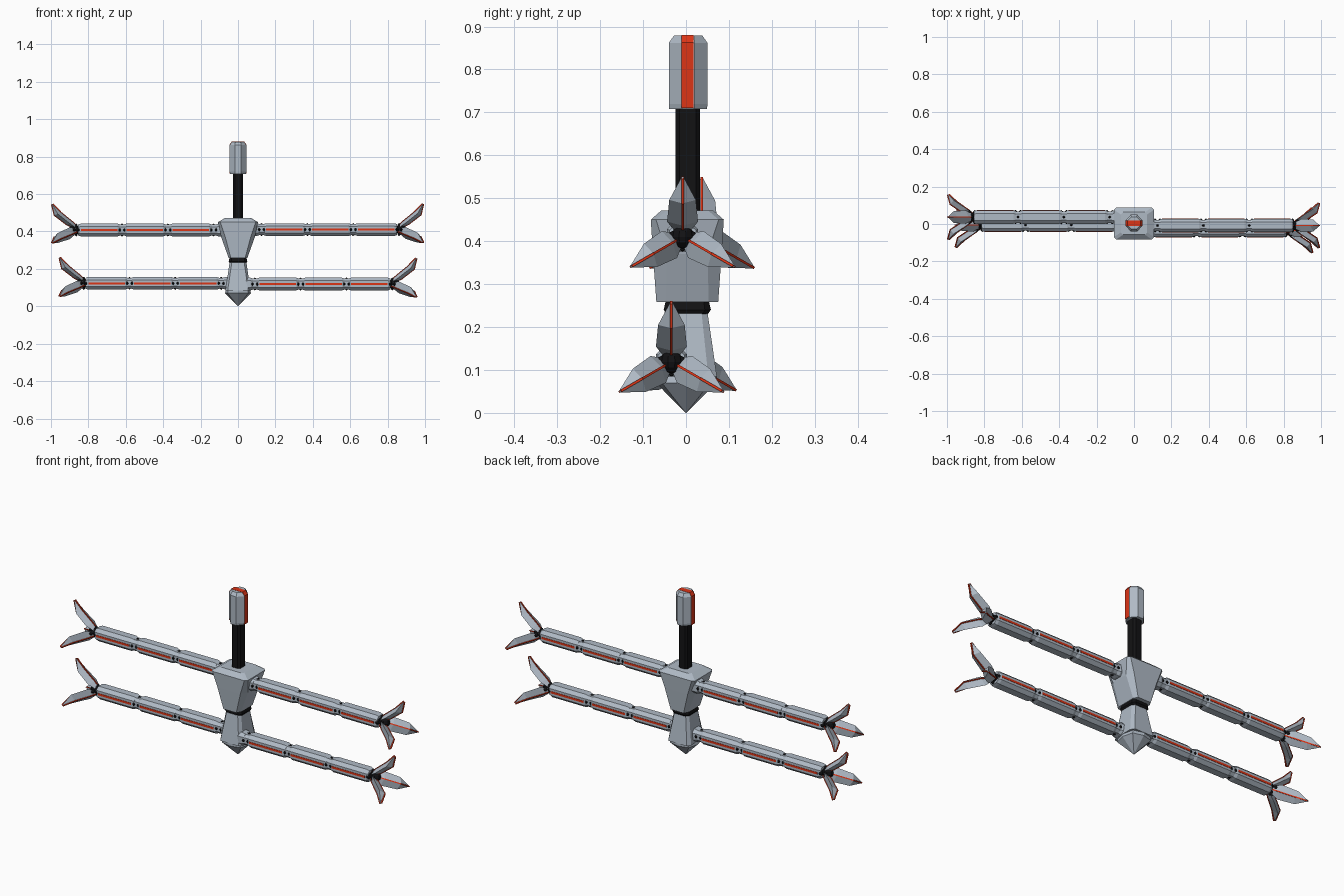
import bpy, bmesh, math
from mathutils import Vector, Matrix

if "Cube" in bpy.data.objects:
    bpy.data.objects.remove(bpy.data.objects["Cube"])


def material(name, rgb):
    m = bpy.data.materials.new(name)
    m.diffuse_color = (*rgb, 1)
    m.use_nodes = True
    m.node_tree.nodes["Principled BSDF"].inputs["Base Color"].default_value = m.diffuse_color
    return m


GREY = material("steel grey", (0.43, 0.49, 0.56))
RED = material("signal red", (0.72, 0.035, 0.008))
BLACK = material("joint black", (0.006, 0.006, 0.007))


def finish(name, bm, mat):
    bmesh.ops.recalc_face_normals(bm, faces=bm.faces)
    me = bpy.data.meshes.new(name)
    bm.to_mesh(me)
    bm.free()
    me.materials.append(mat)
    ob = bpy.data.objects.new(name, me)
    bpy.context.collection.objects.link(ob)
    return ob


def loft(name, rings, mat):
    """Skin a list of equally long rings; cap both ends."""
    bm = bmesh.new()
    vs = [[bm.verts.new(p) for p in r] for r in rings]
    n = len(vs[0])
    for a, b in zip(vs, vs[1:]):
        for i in range(n):
            j = (i + 1) % n
            bm.faces.new((a[i], a[j], b[j], b[i]))
    bm.faces.new(vs[0])
    bm.faces.new(vs[-1])
    bmesh.ops.remove_doubles(bm, verts=bm.verts, dist=1e-5)
    return finish(name, bm, mat)


def octagon(hx, hy, cx, cy):
    """Rectangle hx by hy whose corners are cut by cx and cy."""
    q = [(hx, hy - cy), (hx - cx, hy)]
    return (q + [(-x, y) for x, y in reversed(q)] + [(-x, -y) for x, y in q]
            + [(x, -y) for x, y in reversed(q)])


def upright(name, levels, mat, y=0.0):
    """Levels are (z, hx, hy, cx, cy)."""
    return loft(name, [[(px, py + y, z) for px, py in octagon(*o)] for z, *o in levels], mat)


def box(name, centre, size, mat):
    bm = bmesh.new()
    bmesh.ops.create_cube(bm, size=1, matrix=Matrix.Translation(centre) @ Matrix.Diagonal((*size, 1)))
    return finish(name, bm, mat)


def ball(name, centre, radii, mat):
    bm = bmesh.new()
    bmesh.ops.create_uvsphere(bm, u_segments=10, v_segments=6, radius=1,
                              matrix=Matrix.Translation(centre) @ Matrix.Diagonal((*radii, 1)))
    return finish(name, bm, mat)


# central body, waist and pointed lower body
upright("upper_body", [(0.258, 0.05, 0.072, 0.012, 0.022), (0.37, 0.09, 0.08, 0.022, 0.033),
                       (0.45, 0.107, 0.085, 0.012, 0.012), (0.472, 0.07, 0.06, 0.012, 0.012)], GREY, 0.003)
upright("waist", [(0.225, 0.042, 0.044, 0.012, 0.012), (0.24, 0.05, 0.055, 0.014, 0.014),
                  (0.262, 0.045, 0.05, 0.012, 0.012)], BLACK, 0.003)
upright("lower_body", [(0.085, 0.067, 0.072, 0.012, 0.02), (0.235, 0.045, 0.05, 0.012, 0.014)], GREY)


def tip_ring(z, hx, hy):
    return [(hx, 0, z), (hx * .8, hy * .8, z), (0, hy, z), (-hx * .8, hy * .8, z),
            (-hx, 0, z), (-hx * .8, -hy * .8, z), (0, -hy, z), (hx * .8, -hy * .8, z)]


loft("body_tip", [tip_ring(0, 0.001, 0.001), tip_ring(0.07, 0.069, 0.07),
                  tip_ring(0.086, 0.066, 0.071)], GREY)

# neck and head, with a red band over both sides and the top
upright("neck", [(0.46, 0.026, 0.029, 0.01, 0.01), (0.715, 0.026, 0.029, 0.01, 0.01)], BLACK, 0.004)
upright("head", [(0.708, 0.042, 0.044, 0.026, 0.03), (0.72, 0.045, 0.045, 0.028, 0.03),
                 (0.862, 0.045, 0.045, 0.028, 0.03), (0.879, 0.033, 0.033, 0.02, 0.02)], GREY, 0.005)
band = [(0.710, 0.046), (0.863, 0.046), (0.880, 0.034)]
loft("head_band", [[(x, y, z) for x, y in ((w, .018), (-w, .018), (-w, -.01), (w, -.01))]
                   for z, w in band], RED)


def arm_ring(x, y, z, s):
    return [(x, y + a * s, z + b * s) for a, b in octagon(0.036, 0.034, 0.017, 0.016)]


def blade(name, base, side, angle, profile, half, mat):
    """Diamond-section leaf; profile rows are (inner a, inner r, outer a, outer r, width)."""
    radial = Vector((0, math.sin(angle), math.cos(angle)))
    lateral = Vector((0, math.cos(angle), -math.sin(angle)))
    axis = Vector((side, 0, 0))
    rings = []
    for ia, ir, oa, orr, w in profile:
        p, q = axis * ia + radial * ir, axis * oa + radial * orr
        m = (p + q) / 2
        t = lateral * (w if half is None else half)
        if half is None:
            ring = [p, m + t, q, m - t]
        else:
            grow = (p - q).normalized() * 0.0025
            p, q = p + grow, q - grow
            ring = [p + t, q + t, q - t, p - t]
        rings.append([base + v for v in ring])
    return loft(name, rings, mat)


LEAF = [(0.012, 0.008, -0.008, 0.018, 0.018), (0.050, 0.026, 0.020, 0.045, 0.036),
        (0.118, 0.078, 0.080, 0.094, 0.031), (0.132, 0.136, 0.124, 0.140, 0.003)]


def arm(label, side, y, z, first):
    joints = [first + 0.245 * i for i in range(4)]
    end = joints[-1]
    # short stub inside the body, then three armoured segments
    spans = [(0.04, joints[0])] + list(zip(joints, joints[1:]))
    for i, (a, b) in enumerate(spans):
        a2, b2 = (a if i == 0 else a + 0.010), b - 0.010
        stops = [(a2, 0.86), (a2 + 0.014, 1.0), (b2 - 0.014, 1.0), (b2, 0.86)]
        loft(f"{label}_segment_{i}", [arm_ring(side * x, y, z, s) for x, s in stops], GREY)
        if i:
            for f in (-1, 1):
                box(f"{label}_stripe_{i}", (side * (a + b) / 2, y + f * 0.0355, z),
                    (b - a - 0.05, 0.004, 0.011), RED)
    # sleeves and black joints that show on all four sides
    for i, x in enumerate(joints):
        c = side * x
        if i < 3:
            loft(f"{label}_sleeve_{i}", [arm_ring(c + d, y, z, 0.85) for d in (-0.012, 0.012)], GREY)
        for d in (-0.014, 0.014):
            ball(f"{label}_joint_{i}", (c + d, y, z), (0.014, 0.0385, 0.018), BLACK)
        ball(f"{label}_pin_{i}", (c, y, z), (0.012, 0.012, 0.035), BLACK)
    # three-bladed claw around a black hub
    base = Vector((side * end, y, z))
    ball(f"{label}_claw_hub", base + Vector((side * 0.012, 0, 0)), (0.030, 0.027, 0.027), BLACK)
    for k in range(3):
        ang = k * math.tau / 3
        blade(f"{label}_claw_blade_{k}", base, side, ang, LEAF, None, GREY)
        blade(f"{label}_claw_ridge_{k}", base, side, ang, LEAF, 0.0028, RED)


arm("upper_right_arm", 1, -0.008, 0.410, 0.126)
arm("upper_left_arm", -1, 0.037, 0.408, 0.130)
arm("lower_right_arm", 1, -0.034, 0.119, 0.090)
arm("lower_left_arm", -1, -0.005, 0.123, 0.090)
